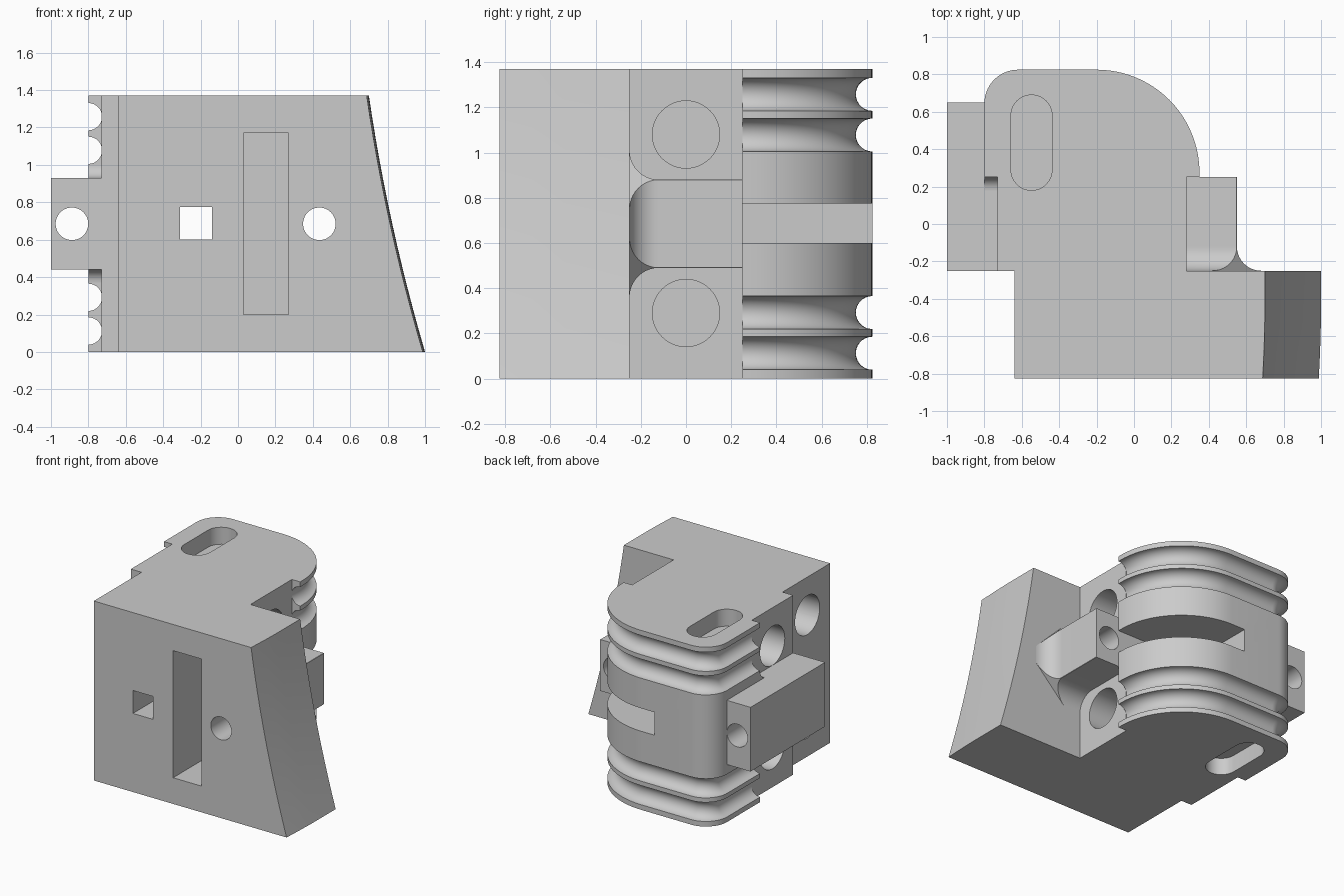
import bpy, bmesh
from math import sin, cos, pi, radians

if "Cube" in bpy.data.objects:
    bpy.data.objects.remove(bpy.data.objects["Cube"])

H = 1.37           # overall height
MID = H / 2        # plane of symmetry in z

grey = bpy.data.materials.new("plain grey")
grey.use_nodes = True
grey.diffuse_color = (0.6, 0.6, 0.6, 1)
grey.node_tree.nodes["Principled BSDF"].inputs["Base Color"].default_value = (0.6, 0.6, 0.6, 1)


def ring(pts, axis, value):
    """Place 2D points on a plane across the given axis."""
    place = {"x": lambda a, b: (value, a, b),
             "y": lambda a, b: (a, value, b),
             "z": lambda a, b: (a, b, value)}[axis]
    return [place(a, b) for a, b in pts]


def loft(name, rings):
    """Solid skinned through rings with equal point counts."""
    bm = bmesh.new()
    rows = [[bm.verts.new(p) for p in r] for r in rings]
    n = len(rows[0])
    for lo, hi in zip(rows, rows[1:]):
        for i in range(n):
            j = (i + 1) % n
            bm.faces.new((lo[i], lo[j], hi[j], hi[i]))
    bm.faces.new(rows[0][::-1])
    bm.faces.new(rows[-1])
    bmesh.ops.recalc_face_normals(bm, faces=bm.faces)
    mesh = bpy.data.meshes.new(name)
    bm.to_mesh(mesh)
    bm.free()
    mesh.materials.append(grey)
    obj = bpy.data.objects.new(name, mesh)
    bpy.context.collection.objects.link(obj)
    return obj


def prism(name, pts, axis, start, end):
    return loft(name, [ring(pts, axis, start), ring(pts, axis, end)])


def rect(a0, a1, b0, b1):
    return [(a0, b0), (a1, b0), (a1, b1), (a0, b1)]


def arc(ca, cb, r, start, end, steps):
    return [(ca + r * cos(radians(start + (end - start) * i / steps)),
             cb + r * sin(radians(start + (end - start) * i / steps))) for i in range(steps + 1)]


def circle(ca, cb, r):
    return arc(ca, cb, r, 0, 352.5, 47)


# Front block with a gently curved, sloping side
def front_section(shift):
    slope = []
    for i in range(13):
        t = i / 12
        slope.append((1 - 0.3 * t - 0.1 * t * (1 - t) - shift, H * t))
    return [(-0.64, 0)] + slope + [(-0.64, H)]


front_block = loft("front_block", [ring(front_section(s), "y", y) for y, s in
                                   ((-0.825, 0.012), (-0.68, 0.005), (-0.54, 0.001), (-0.25, 0))])

# Middle body
middle_body = prism("middle_body", rect(-0.73, 0.28, -0.25, 0.25), "z", 0, H)


# Rounded rear body with four half-round grooves
def rear_profile(d):
    return ([(0.35 - d, 0.25)] + arc(-0.2, 0.275, 0.55 - d, 0, 90, 24)
            + arc(-0.62, 0.645, 0.18 - d, 90, 180, 14) + [(-0.8 + d, 0.25)])


GROOVE = 0.073
levels = [(0, 0)]
for zc in (0.112, 0.292, H - 0.292, H - 0.112):
    levels += [(zc + GROOVE * sin(a), GROOVE * cos(a))
               for a in (pi * (i / 14 - 0.5) for i in range(15))]
levels.append((H, 0))
rear_body = loft("rear_body", [ring(rear_profile(d), "z", z) for z, d in levels])

# Side lug on the right with small fillets against the rear body
right_lug = prism("right_lug", [(-1, -0.25), (-0.73, -0.25), (-0.73, 0.25), (-0.8, 0.25),
                                (-0.8, 0.65), (-1, 0.65)], "z", 0.44, 0.93)
for name, z, s in (("upper_lug_fillet", 0.93, 1), ("lower_lug_fillet", 0.44, -1)):
    pts = [(0.25, z)] + [(y, z + s * h) for y, h in arc(0.18, 0.07, 0.07, 270, 360, 8)]
    prism(name, pts, "x", -0.8, -0.73)


# Side lug on the left, flaring into the front block
def lug_section(f):
    h = 0.195
    return [(0.28, MID - h - f), (0.55 - f, MID - h - f), (0.55 + f, MID - h + f),
            (0.55 + f, MID + h - f), (0.55 - f, MID + h + f), (0.28, MID + h + f)]


FLARE = 0.13
flare = [(-0.25 + FLARE * (1 - cos(a)), max(FLARE * (1 - sin(a)), 0.001))
         for a in (pi / 2 * i / 10 for i in range(11))]
left_lug = loft("left_lug", [ring(lug_section(f), "y", y) for y, f in flare + [(0.25, 0.001)]])

# Openings: cutter and the parts it passes through
cuts = [
    (prism("square_tunnel", rect(-0.31, -0.14, 0.6, 0.775), "y", -1, 0.4), (front_block, middle_body)),
    (prism("rear_channel", rect(-0.31, 0.6, 0.6, 0.775), "y", 0.2, 1), (rear_body,)),
    (prism("tall_pocket", rect(0.03, 0.27, 0.2, 1.17), "y", -1, -0.37), (front_block,)),
    (prism("left_bore", circle(0.435, MID, 0.087), "y", -1, 0.4), (front_block, left_lug)),
    (prism("right_bore", circle(-0.888, MID, 0.087), "y", -0.4, 0.8), (right_lug,)),
]
stadium = arc(-0.548, 0.58, 0.11, 0, 180, 16) + arc(-0.548, 0.29, 0.11, 180, 360, 16)
for z0, z1 in ((-0.1, 0.13), (H - 0.13, H + 0.1)):
    cuts.append((prism("end_slot", stadium, "z", z0, z1), (middle_body, rear_body)))
for z in (0.29, H - 0.29):
    cuts.append((prism("right_socket", circle(0, z, 0.149), "x", -0.9, -0.43), (middle_body,)))
    cuts.append((prism("left_socket", circle(0, z, 0.149), "x", -0.02, 0.5), (middle_body,)))
    cuts.append((prism("front_socket", circle(-0.55, z, 0.149), "x", -0.9, -0.34), (front_block,)))

for cutter, parts in cuts:
    for part in parts:
        mod = part.modifiers.new("cut", "BOOLEAN")
        mod.operation = "DIFFERENCE"
        mod.solver = "EXACT"
        mod.object = cutter
        bpy.context.view_layer.objects.active = part
        bpy.ops.object.modifier_apply(modifier=mod.name)
for cutter, parts in cuts:
    bpy.data.objects.remove(cutter)

# Smooth curved faces, keep edges sharp
bpy.ops.object.select_all(action="DESELECT")
for obj in bpy.context.collection.objects:
    if obj.type == "MESH":
        obj.select_set(True)
        bpy.context.view_layer.objects.active = obj
bpy.ops.object.shade_smooth_by_angle(angle=radians(30))
